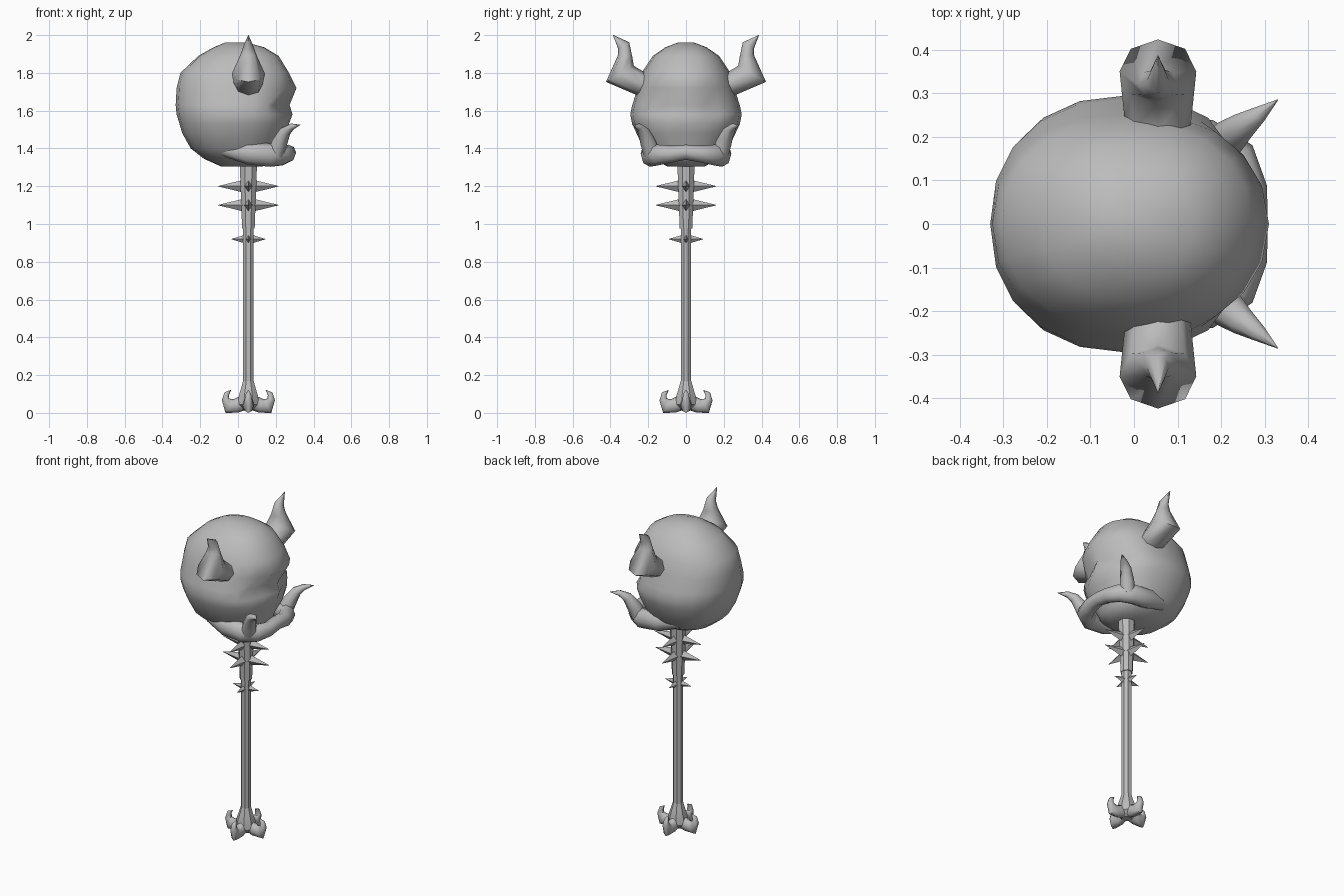
import bpy, bmesh, math
from mathutils import Vector, Matrix

cube = bpy.data.objects.get("Cube")
if cube:
    bpy.data.objects.remove(cube, do_unlink=True)

mat = bpy.data.materials.new("bone_grey")
mat.use_nodes = True
GREY = (0.5, 0.5, 0.5, 1)
mat.diffuse_color = GREY
mat.node_tree.nodes["Principled BSDF"].inputs["Base Color"].default_value = GREY
AXIS = 0.055  # x of the shaft and horns


def finish(name, bm, angle=60):
    bmesh.ops.recalc_face_normals(bm, faces=bm.faces)
    mesh = bpy.data.meshes.new(name)
    bm.to_mesh(mesh)
    bm.free()
    mesh.materials.append(mat)
    ob = bpy.data.objects.new(name, mesh)
    bpy.context.collection.objects.link(ob)
    bpy.ops.object.select_all(action='DESELECT')
    ob.select_set(True)
    bpy.context.view_layer.objects.active = ob
    bpy.ops.object.shade_smooth_by_angle(angle=math.radians(angle))
    return ob


def skin(bm, rings):
    """Bridge equal rings of points and cap both ends."""
    loops = [[bm.verts.new(p) for p in r] for r in rings]
    n = len(loops[0])
    for a, b in zip(loops, loops[1:]):
        for i in range(n):
            bm.faces.new((a[i], a[(i + 1) % n], b[(i + 1) % n], b[i]))
    bm.faces.new(loops[0][::-1])
    bm.faces.new(loops[-1])


def tube(bm, path, radii, side, sides=8):
    """Tapered tube; radii are (in the bend plane, along side)."""
    pts = [Vector(p) for p in path]
    side = Vector(side).normalized()
    rings = []
    for i, (p, (ra, rb)) in enumerate(zip(pts, radii)):
        t = (pts[min(i + 1, len(pts) - 1)] - pts[max(i - 1, 0)]).normalized()
        nrm = side.cross(t).normalized()
        angs = [2 * math.pi * k / sides for k in range(sides)]
        rings.append([p + nrm * ra * math.cos(a) + side * rb * math.sin(a) for a in angs])
    skin(bm, rings)


def lathe(name, profile, sides):
    bm = bmesh.new()
    angs = [2 * math.pi * (k + 0.5) / sides for k in range(sides)]
    skin(bm, [[(AXIS + r * math.cos(a), r * math.sin(a), z) for a in angs] for r, z in profile])
    return finish(name, bm, 40)


# Skull: stacked rings of (z, back x, front x, half width)
levels = [
    (1.305, -0.09, 0.13, 0.10), (1.345, -0.18, 0.20, 0.17), (1.40, -0.25, 0.21, 0.225),
    (1.48, -0.295, 0.255, 0.262), (1.53, -0.31, 0.27, 0.285), (1.58, -0.325, 0.29, 0.295),
    (1.63, -0.33, 0.275, 0.285), (1.72, -0.325, 0.31, 0.255), (1.80, -0.305, 0.27, 0.235),
    (1.89, -0.21, 0.215, 0.175), (1.935, -0.13, 0.14, 0.11), (1.96, -0.07, 0.05, 0.045)]
N = 20
rings = []
for z, back, front, half in levels:
    ring = []
    for k in range(N):
        a = 2 * math.pi * k / N
        c, s = math.cos(a), math.sin(a)
        x = (back + front) / 2 + (front - back) / 2 * math.copysign(abs(c) ** 0.9, c)
        y = half * math.copysign(abs(s) ** 0.9, s)
        # Eye sockets sink below the brow
        d = ((abs(y) - 0.13) / 0.07) ** 2 + ((z - 1.62) / 0.06) ** 2
        if x > 0:
            x -= 0.06 * math.exp(-d)
        ring.append((x, y, z))
    rings.append(ring)
bm = bmesh.new()
skin(bm, rings)
finish("skull", bm)

# Jaw: heavy horseshoe, thicker at the corners
half_jaw = [(-0.08, 0.17, 1.40), (0.05, 0.19, 1.375), (0.17, 0.19, 1.365),
            (0.235, 0.15, 1.365), (0.262, 0.08, 1.37)]
half_r = [(0.03, 0.04), (0.05, 0.06), (0.05, 0.062), (0.048, 0.055), (0.044, 0.045)]
path = half_jaw + [(0.265, 0, 1.38)] + [(x, -y, z) for x, y, z in half_jaw[::-1]]
bm = bmesh.new()
tube(bm, path, half_r + [(0.042, 0.04)] + half_r[::-1], (0, 0, 1))
finish("jaw", bm)

# Horns and tusks, one of each per side
for label, m in (("left", 1), ("right", -1)):
    bm = bmesh.new()
    tube(bm, [(AXIS, m * y, z) for y, z in
              ((0.17, 1.73), (0.235, 1.74), (0.35, 1.795), (0.322, 1.89), (0.33, 1.945), (0.386, 2.0))],
         [(0.055, 0.07), (0.063, 0.076), (0.085, 0.088), (0.038, 0.045), (0.034, 0.025), (0.001, 0.001)],
         (1, 0, 0))
    finish(label + "_horn", bm)
    bm = bmesh.new()
    tube(bm, [(0.2, m * 0.18, 1.37), (0.22, m * 0.2, 1.43), (0.25, m * 0.225, 1.49),
              (0.285, m * 0.25, 1.515), (0.33, m * 0.285, 1.525)],
         [(0.045, 0.045), (0.042, 0.042), (0.03, 0.032), (0.018, 0.02), (0.001, 0.001)],
         (-0.6, m * 0.8, 0))
    finish(label + "_tusk", bm)

# Shaft, collar and pommel
lathe("shaft", [(0.03, 0.12), (0.03, 1.0)], 8)
lathe("collar", [(0.036, 0.975), (0.05, 1.33)], 8)
lathe("pommel", [(0.03, 0.015), (0.06, 0.045), (0.055, 0.09), (0.042, 0.13), (0.03, 0.17)], 8)

# Spike rings: four pyramids each
for name, z, reach, high in (("upper_spikes", 1.2, 0.16, 0.035), ("middle_spikes", 1.1, 0.16, 0.035),
                             ("lower_spikes", 0.92, 0.09, 0.022)):
    bm = bmesh.new()
    for k in range(4):
        d = Matrix.Rotation(k * math.pi / 2, 3, 'Z') @ Vector((1, 0, 0))
        o = Vector((AXIS, 0, z))
        tube(bm, [o + d * 0.02, o + d * reach], [(high * 0.7, high), (0.001, 0.001)], (0, 0, 1), 4)
    finish(name, bm, 30)

# Pommel claws: curl outward, then up and in
bm = bmesh.new()
for k in range(4):
    d = Matrix.Rotation(k * math.pi / 2, 3, 'Z') @ Vector((1, 0, 0))
    side = Vector((-d.y, d.x, 0))
    tube(bm, [Vector((AXIS, 0, z)) + d * r for r, z in
              ((0.02, 0.07), (0.065, 0.052), (0.1, 0.05), (0.121, 0.085), (0.115, 0.115), (0.092, 0.135))],
         [(0.04, 0.03), (0.038, 0.03), (0.042, 0.027), (0.02, 0.02), (0.014, 0.014), (0.001, 0.001)], side)
low = min(v.co.z for v in bm.verts)
bmesh.ops.translate(bm, verts=bm.verts, vec=(0, 0, -low))
finish("claws", bm)
